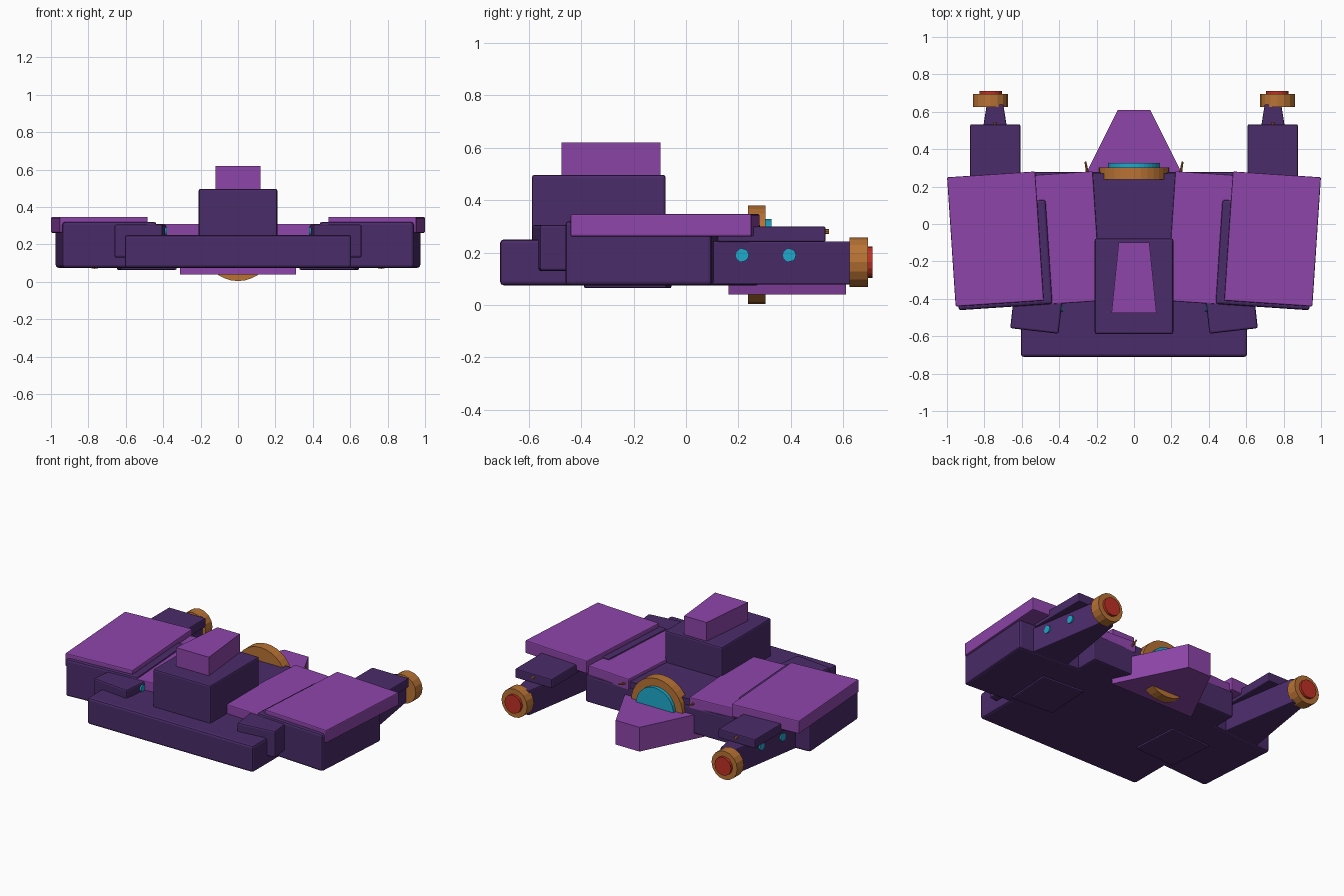
import bpy, bmesh, math
from mathutils import Matrix, Vector

if "Cube" in bpy.data.objects:
    bpy.data.objects.remove(bpy.data.objects["Cube"])


def material(name, rgb):
    m = bpy.data.materials.new(name)
    m.diffuse_color = (*rgb, 1)
    m.use_nodes = True
    m.node_tree.nodes["Principled BSDF"].inputs["Base Color"].default_value = m.diffuse_color
    return m


DARK = material("dark purple", (0.069, 0.025, 0.142))
PURPLE = material("bright purple", (0.27, 0.06, 0.40))
COPPER = material("copper", (0.48, 0.17, 0.035))
CYAN = material("cyan", (0.013, 0.40, 0.60))
RED = material("red", (0.52, 0.03, 0.018))


def finish(bm, name, mat, bevel=0.0):
    bmesh.ops.recalc_face_normals(bm, faces=bm.faces)
    mesh = bpy.data.meshes.new(name)
    bm.to_mesh(mesh)
    bm.free()
    mesh.materials.append(mat)
    ob = bpy.data.objects.new(name, mesh)
    bpy.context.collection.objects.link(ob)
    if bevel:
        mod = ob.modifiers.new("soft edges", 'BEVEL')
        mod.width = bevel
        mod.segments = 2
    return ob


def prism(name, outline, z0, z1, mat, bevel=0.0, side=1):
    """Vertical extrusion of an xy outline; side=-1 mirrors it in x."""
    bm = bmesh.new()
    face = bm.faces.new([bm.verts.new((x * side, y, z0)) for x, y in outline])
    top = bmesh.ops.extrude_face_region(bm, geom=[face])["geom"]
    verts = [v for v in top if isinstance(v, bmesh.types.BMVert)]
    bmesh.ops.translate(bm, verts=verts, vec=(0, 0, z1 - z0))
    return finish(bm, name, mat, bevel)


def rect(x0, x1, y0, y1):
    return [(x0, y0), (x1, y0), (x1, y1), (x0, y1)]


def turned(cx, cy, w, l, deg):
    """Rectangle turned about its own centre."""
    c, s = math.cos(math.radians(deg)), math.sin(math.radians(deg))
    return [(cx + x * c - y * s, cy + x * s + y * c)
            for x, y in rect(-w / 2, w / 2, -l / 2, l / 2)]


def rod(name, start, end, radius, mat, sides=16, bevel=0.0, tip=None):
    a, b = Vector(start), Vector(end)
    d = b - a
    bm = bmesh.new()
    turn = d.to_track_quat('Z', 'Y').to_matrix().to_4x4()
    bmesh.ops.create_cone(bm, cap_ends=True, segments=sides, radius1=radius,
                          radius2=radius if tip is None else tip, depth=d.length,
                          matrix=Matrix.Translation((a + b) / 2) @ turn)
    return finish(bm, name, mat, bevel)


# Central hull and cabin
prism("front_hull", rect(-0.605, 0.605, -0.71, 0.0), 0.075, 0.25, DARK, 0.014)
prism("rear_hull", rect(-0.54, 0.54, -0.05, 0.278), 0.075, 0.25, DARK, 0.01)
prism("spine", rect(-0.225, 0.225, -0.1, 0.27), 0.2, 0.29, DARK)
prism("cabin", rect(-0.21, 0.21, -0.588, -0.078), 0.2, 0.497, DARK, 0.01)
prism("cabin_roof", [(-0.12, -0.475), (0.12, -0.475), (0.082, -0.098), (-0.082, -0.098)],
      0.49, 0.62, PURPLE)

# Tail wedge and main engine
prism("tail_wedge", [(-0.31, 0.163), (0.31, 0.163), (0.087, 0.61), (-0.087, 0.61)],
      0.04, 0.2, PURPLE)
rod("main_engine_ring", (0, 0.237, 0.192), (0, 0.303, 0.192), 0.188, COPPER, 32)
rod("main_engine_glow", (0, 0.29, 0.192), (0, 0.326, 0.192), 0.137, CYAN, 32)

for s, label in ((1, "right"), (-1, "left")):
    # Wing bodies and armour panels, splayed outward towards the back
    prism("outer_wing_" + label, turned(0.705, -0.165, 0.505, 0.56, -3.8),
          0.075, 0.32, DARK, 0.014, s)
    prism("outer_panel_" + label, turned(0.741, -0.08, 0.472, 0.692, -3.8),
          0.262, 0.347, PURPLE, 0.006, s)
    prism("inner_panel_" + label, turned(0.355, -0.075, 0.315, 0.695, -3.8),
          0.235, 0.31, PURPLE, 0.006, s)
    prism("belly_plate_" + label, turned(0.488, -0.222, 0.3, 0.315, -3.8),
          0.064, 0.1, DARK, 0.006, s)

    # Front side block with a small lamp on its inner face
    prism("front_block_" + label, turned(0.52, -0.46, 0.26, 0.225, 6.5),
          0.13, 0.306, DARK, 0.01, s)
    rod("front_lamp_" + label, (s * 0.42, -0.45, 0.27), (s * 0.381, -0.446, 0.27),
        0.022, CYAN, 12)

    # Tapered rear arm with its cover
    prism("rear_arm_" + label,
          [(0.61, 0.085), (0.876, 0.085), (0.787, 0.64), (0.699, 0.64)],
          0.078, 0.243, DARK, 0.006, s)
    prism("arm_cover_" + label, rect(0.608, 0.876, 0.12, 0.532), 0.24, 0.3, DARK, 0.006, s)
    rod("cover_pin_" + label, (s * 0.743, 0.525, 0.28), (s * 0.743, 0.545, 0.28),
        0.009, COPPER, 8)

    # Arm thruster
    rod("thruster_ring_" + label, (s * 0.767, 0.625, 0.163), (s * 0.767, 0.695, 0.163),
        0.094, COPPER, 16)
    rod("thruster_glow_" + label, (s * 0.767, 0.68, 0.163), (s * 0.767, 0.712, 0.163),
        0.06, RED, 16)

    # Round lamps on the outer side of the arm
    for y in (0.215, 0.395):
        x = 0.876 - (y - 0.085) * 0.16
        rod("arm_lamp_" + label, (s * (x - 0.02), y, 0.19), (s * (x + 0.006), y, 0.19),
            0.025, CYAN, 12)

    # Small antenna beside the main engine
    rod("antenna_" + label, (s * 0.247, 0.265, 0.27), (s * 0.26, 0.332, 0.285),
        0.008, COPPER, 8, tip=0.005)
